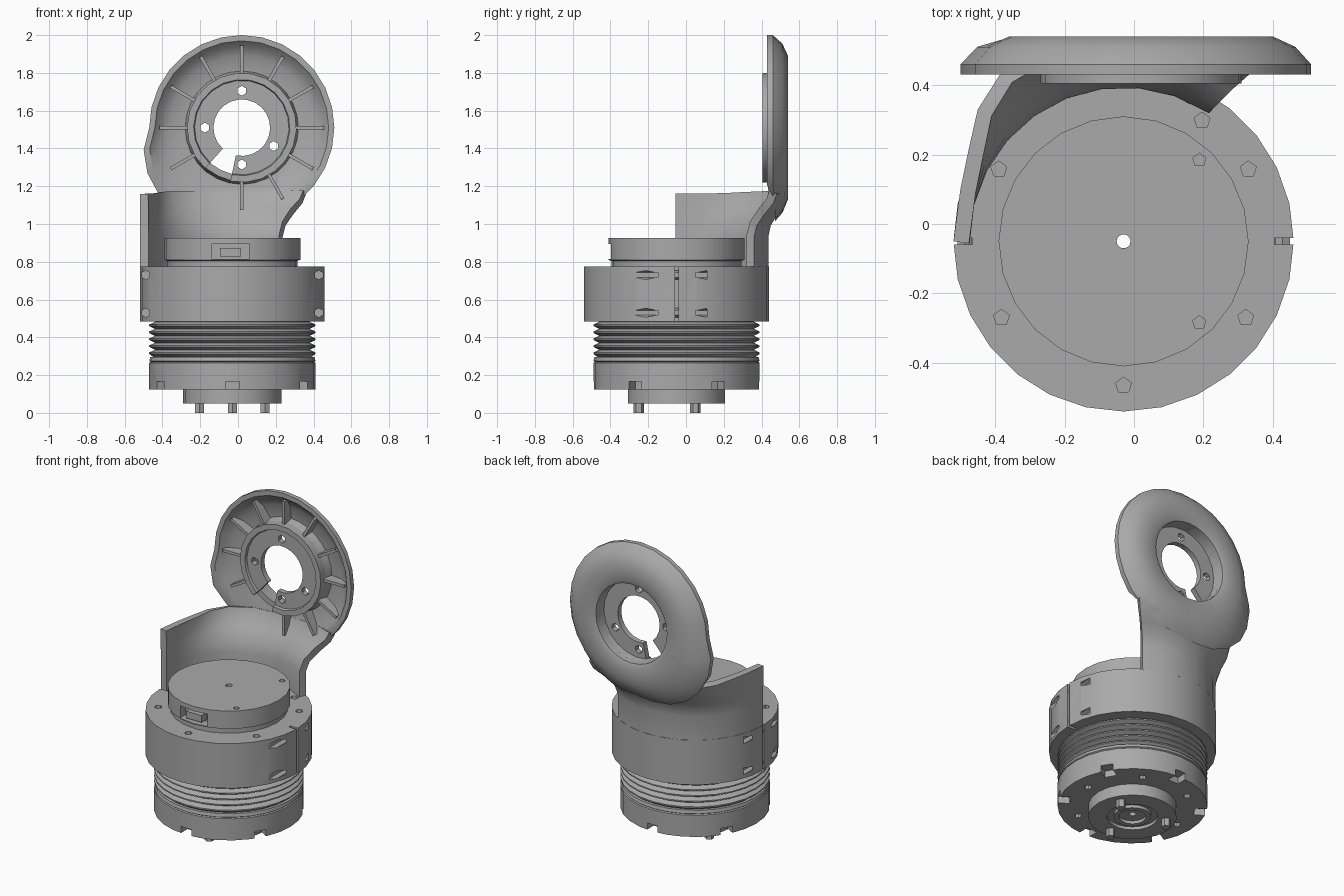
import bpy, bmesh, math
from mathutils import Vector, Matrix

old = bpy.data.objects.get("Cube")
if old:
    bpy.data.objects.remove(old, do_unlink=True)

GREY = (0.4, 0.4, 0.4, 1)
grey = bpy.data.materials.new("plain grey")
grey.use_nodes = True
grey.diffuse_color = GREY
grey.node_tree.nodes["Principled BSDF"].inputs["Base Color"].default_value = GREY

AXIS = Vector((-0.03, -0.05, 0))   # vertical axis of the body
EYE = Vector((0.02, 0, 1.51))      # centre of the ring plate


def finish(name, bm, recalc=True):
    if recalc:
        bmesh.ops.recalc_face_normals(bm, faces=bm.faces)
    mesh = bpy.data.meshes.new(name)
    bm.to_mesh(mesh)
    bm.free()
    ob = bpy.data.objects.new(name, mesh)
    bpy.context.collection.objects.link(ob)
    mesh.materials.append(grey)
    return ob


def upright(r, h, a):
    return AXIS + Vector((r * math.cos(a), r * math.sin(a), h))


def facing(r, h, a):
    return EYE + Vector((r * math.cos(a), h, r * math.sin(a)))


def spin(name, profile, place=upright, segs=28, start=0, sweep=360):
    """Turn a closed (radius, height) profile; partial sweeps get end caps."""
    bm = bmesh.new()
    full = sweep == 360
    rings = []
    for i in range(segs if full else segs + 1):
        a = math.radians(start + sweep * i / segs)
        rings.append([bm.verts.new(place(r, h, a)) for r, h in profile])
    n = len(profile)
    for i in range(segs):
        p, q = rings[i], rings[(i + 1) % len(rings)]
        for k in range(n):
            bm.faces.new((p[k], p[(k + 1) % n], q[(k + 1) % n], q[k]))
    if not full:
        bm.faces.new(rings[0])
        bm.faces.new(rings[-1])
    return finish(name, bm)


def add_box(bm, centre, size, rot=Matrix()):
    m = Matrix.Translation(centre) @ rot @ Matrix.Diagonal((*size, 1))
    bmesh.ops.create_cube(bm, size=1, matrix=m)


def add_rod(bm, centre, radius, length, rot=Matrix(), sides=8):
    bmesh.ops.create_cone(bm, cap_ends=True, segments=sides, radius1=radius,
                          radius2=radius, depth=length,
                          matrix=Matrix.Translation(centre) @ rot)


def apply_modifier(ob, mod):
    bpy.context.view_layer.objects.active = ob
    bpy.ops.object.modifier_apply(modifier=mod.name)


def cut(ob, bm):
    cutter = finish("cutter", bm)
    cutter.hide_render = True
    mod = ob.modifiers.new("cut", 'BOOLEAN')
    mod.operation = 'DIFFERENCE'
    mod.solver = 'EXACT'
    mod.object = cutter
    apply_modifier(ob, mod)
    bpy.data.objects.remove(cutter, do_unlink=True)


def turned(deg, axis='Z'):
    return Matrix.Rotation(math.radians(deg), 4, axis)


LIE = turned(90, 'X')
BORE = 0.02

# Bottom hub with a ring groove, and three pins
hub = spin("hub", [(BORE, 0.07), (0.08, 0.07), (0.08, 0.05), (0.11, 0.05), (0.11, 0.07),
                   (0.15, 0.07), (0.15, 0.05), (0.26, 0.05), (0.26, 0.14), (BORE, 0.14)], segs=22)
bm = bmesh.new()
for a in (30, 150, 270):
    add_rod(bm, upright(0.2, 0.03, math.radians(a)), 0.028, 0.06, sides=6)
finish("pins", bm)

# Base drum with six edge notches and screw holes
base = spin("base", [(BORE, 0.125), (0.44, 0.125), (0.44, 0.265), (0.433, 0.27),
                     (0.44, 0.275), (0.435, 0.295), (BORE, 0.295)])
bm = bmesh.new()
for k in range(6):
    a = 30 + 60 * k
    add_box(bm, upright(0.42, 0.14, math.radians(a)), (0.1, 0.075, 0.055), turned(a))
    add_rod(bm, upright(0.34, 0.125, math.radians(a + 30)), 0.022, 0.06)
cut(base, bm)

# Threaded section
thread = [(BORE, 0.29), (0.41, 0.29)]
for k in range(5):
    z = 0.3 + 0.037 * k
    thread += [(0.44, z + 0.012), (0.44, z + 0.02), (0.41, z + 0.034)]
thread += [(0.41, 0.49), (BORE, 0.49)]
spin("thread", thread)

# Clamp collar with side slits, clamp bolts and top holes
collar = spin("collar", [(BORE, 0.485), (0.49, 0.485), (0.49, 0.775), (BORE, 0.775)])
bm = bmesh.new()
for side in (-1, 1):
    add_box(bm, AXIS + Vector((side * 0.48, 0, 0.63)), (0.09, 0.018, 0.4))
    for z in (0.53, 0.73):
        add_rod(bm, AXIS + Vector((side * 0.458, -0.05, z)), 0.024, 0.42, LIE, 6)
for a in (30, 57, 150, 212, 270, 328):
    add_rod(bm, upright(0.415, 0.76, math.radians(a)), 0.024, 0.08, sides=5)
cut(collar, bm)

# Head with a front window and small top holes
head = spin("head", [(BORE, 0.77), (0.345, 0.77), (0.345, 0.805), (0.36, 0.81),
                     (0.36, 0.925), (BORE, 0.925)], segs=24)
bm = bmesh.new()
add_box(bm, AXIS + Vector((-0.01, -0.35, 0.855)), (0.2, 0.12, 0.08))
for a in (47, 313):
    add_rod(bm, upright(0.32, 0.92, math.radians(a)), 0.02, 0.06, sides=5)
cut(head, bm)
bm = bmesh.new()
add_box(bm, AXIS + Vector((-0.01, -0.31, 0.85)), (0.11, 0.07, 0.045))
finish("window_block", bm)

# Bracket wall: an arc that blends upward into the ring plate
top = [(-0.52, -0.05), (-0.5, 0.1), (-0.475, 0.22), (-0.45, 0.33), (-0.38, 0.44),
       (-0.24, 0.52), (-0.08, 0.54), (0.1, 0.54), (0.24, 0.525), (0.36, 0.48)]
levels = [(0.77, 0), (0.93, 0), (0.99, 0.12), (1.05, 0.45), (1.11, 0.85), (1.16, 1)]
bm = bmesh.new()
rows = []
for z, mix in levels:
    row = []
    for i, (x, y) in enumerate(top):
        a = math.radians(180 - 123 * i / (len(top) - 1))
        row.append(bm.verts.new(upright(0.488, z, a).lerp(Vector((x, y, z)), mix)))
    rows.append(row)
for lo, hi in zip(rows, rows[1:]):
    for i in range(len(top) - 1):
        bm.faces.new((lo[i], hi[i], hi[i + 1], lo[i + 1]))
wall = finish("bracket_wall", bm, recalc=False)
mod = wall.modifiers.new("thickness", 'SOLIDIFY')
mod.thickness = 0.045
mod.offset = -1
apply_modifier(wall, mod)


# Ring plate: hollow dish, widened at lower left where it meets the wall
def dish(r, h, a):
    bump = max(0, math.cos(2 * (a - math.radians(220)))) if math.pi < a < 4.7 else 0
    if r > 0.4:
        r *= 1 + 0.15 * bump
    p = facing(r, h, a)
    if p.z < 1.2 and r > 0.4:
        p.y = max(h, 0.47)
    return p


spin("ring_plate", [(0.49, 0.43), (0.49, 0.46), (0.445, 0.51), (0.38, 0.54), (0.28, 0.54),
                    (0.255, 0.53), (0.25, 0.44), (0.285, 0.44), (0.3, 0.505), (0.38, 0.495),
                    (0.43, 0.465), (0.46, 0.43)], dish)

# Open mounting ring with screw holes
mount = spin("mounting_ring", [(0.15, 0.42), (0.25, 0.42), (0.255, 0.405), (0.29, 0.405),
                               (0.29, 0.5), (0.255, 0.5), (0.25, 0.455), (0.15, 0.455)],
             facing, 20, 258, 330)
bm = bmesh.new()
for a in (90, 180, 270, 330):
    add_rod(bm, facing(0.195, 0.44, math.radians(a)), 0.026, 0.1, LIE, 6)
cut(mount, bm)

# Stiffening ribs inside the dish
bm = bmesh.new()
for a in range(-90, 211, 30):
    add_box(bm, facing(0.36, 0.47, math.radians(a)), (0.15, 0.07, 0.018), turned(-a, 'Y'))
finish("ribs", bm)

# Smooth the curved surfaces and keep the edges crisp
bpy.ops.object.select_all(action='DESELECT')
for ob in bpy.context.collection.objects:
    if ob.type == 'MESH' and grey.name in ob.data.materials:
        ob.select_set(True)
        bpy.context.view_layer.objects.active = ob
bpy.ops.object.shade_smooth_by_angle(angle=math.radians(32))
